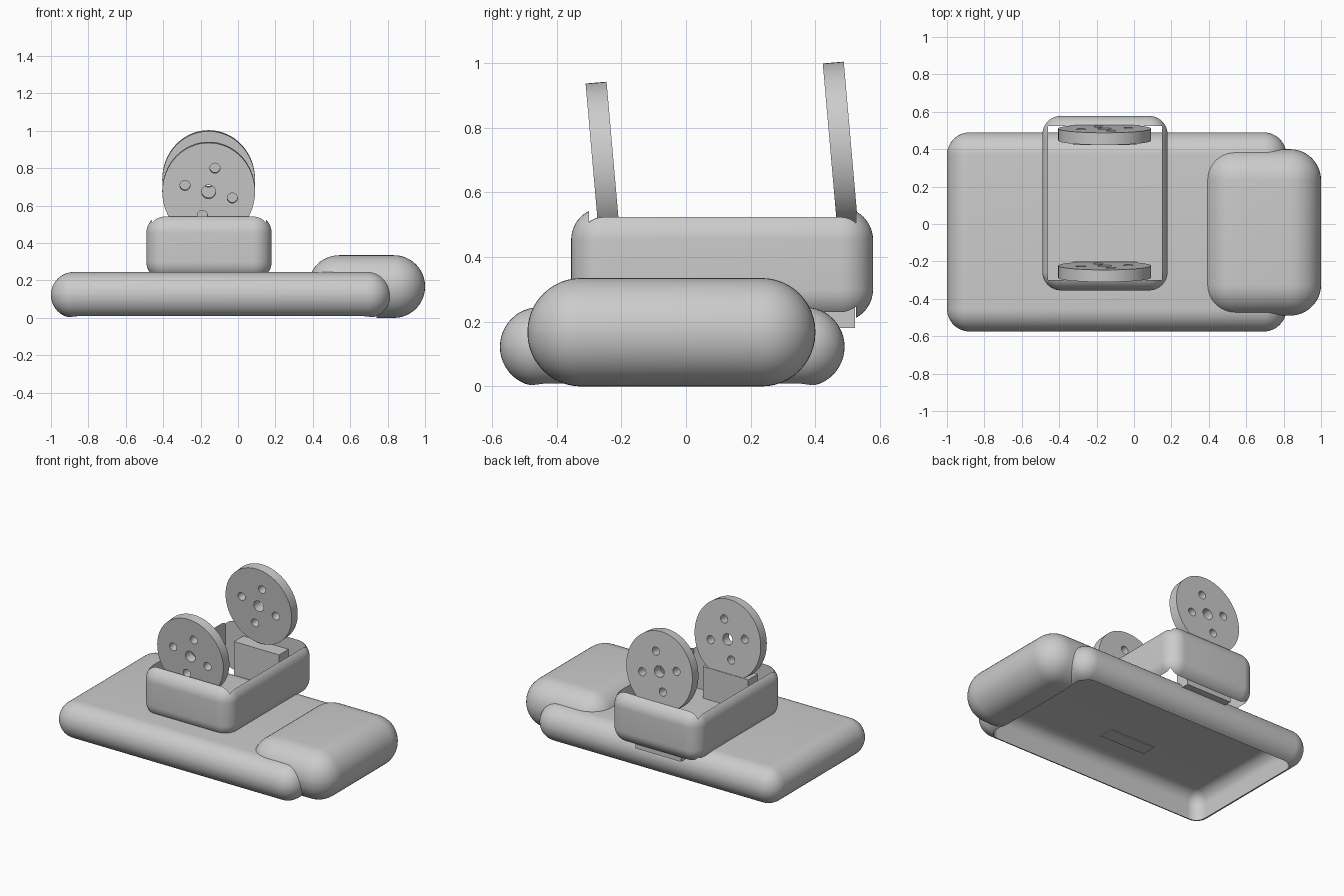
import bpy, bmesh, math
from mathutils import Matrix, Vector

old = bpy.data.objects.get("Cube")
if old:
    bpy.data.objects.remove(old, do_unlink=True)

grey = bpy.data.materials.new("light grey")
grey.use_nodes = True
grey.diffuse_color = (0.6, 0.6, 0.6, 1)
grey.node_tree.nodes["Principled BSDF"].inputs["Base Color"].default_value = (0.6, 0.6, 0.6, 1)


def finish(bm, name):
    """Turn a bmesh into a linked object with the shared material."""
    bmesh.ops.recalc_face_normals(bm, faces=bm.faces)
    mesh = bpy.data.meshes.new(name)
    bm.to_mesh(mesh)
    bm.free()
    mesh.materials.append(grey)
    obj = bpy.data.objects.new(name, mesh)
    bpy.context.collection.objects.link(obj)
    return obj


def box(name, low, high, radius=0):
    """Box between two corners, optionally rounded."""
    low, high = Vector(low), Vector(high)
    bm = bmesh.new()
    bmesh.ops.create_cube(bm, size=1)
    bmesh.ops.scale(bm, vec=high - low, verts=bm.verts)
    bmesh.ops.translate(bm, vec=(low + high) / 2, verts=bm.verts)
    if radius:
        bmesh.ops.bevel(bm, geom=bm.edges[:], offset=radius, segments=12,
                        profile=0.5, affect='EDGES', clamp_overlap=True)
    return finish(bm, name)


def cylinder(bm, radius, depth, x=0, z=0, stretch=1, sides=64):
    """Add a cylinder lying along y."""
    place = (Matrix.Translation((x, 0, z)) @ Matrix.Diagonal((1, 1, stretch, 1))
             @ Matrix.Rotation(math.pi / 2, 4, 'X'))
    bmesh.ops.create_cone(bm, cap_ends=True, segments=sides, radius1=radius,
                          radius2=radius, depth=depth, matrix=place)


def select_only(obj):
    bpy.ops.object.select_all(action='DESELECT')
    obj.select_set(True)
    bpy.context.view_layer.objects.active = obj


def cut(obj, cutter):
    """Subtract the cutter and throw it away."""
    mod = obj.modifiers.new("cut", 'BOOLEAN')
    mod.operation = 'DIFFERENCE'
    mod.solver = 'EXACT'
    mod.object = cutter
    select_only(obj)
    bpy.ops.object.modifier_apply(modifier=mod.name)
    bpy.data.objects.remove(cutter, do_unlink=True)


def smooth(obj):
    select_only(obj)
    bpy.ops.object.shade_smooth_by_angle(angle=math.radians(30))


# Main slab and fully rounded grip, sharing one cavity open underneath
slab = box("body_slab", (-1, -0.575, 0), (0.815, 0.49, 0.245), 0.122)
grip = box("grip", (0.375, -0.49, 0), (1, 0.4, 0.335), 0.166)
for part in (slab, grip):
    cut(part, box("cavity_cutter", (-0.925, -0.5, -0.2), (0.74, 0.415, 0.185), 0.08))
    smooth(part)

# Rounded housing, cut straight through to leave a frame
housing = box("housing", (-0.49, -0.355, 0.2), (0.18, 0.578, 0.553), 0.1)
cut(housing, box("housing_cutter", (-0.46, -0.30, 0), (0.151, 0.525, 1)))
smooth(housing)

# Leaning discs with five holes, and the blocks beneath them
CENTRE_X = -0.157
for side, y, z, block_y in (("front", -0.255, 0.677, -0.30), ("back", 0.478, 0.739, 0.423)):
    bm = bmesh.new()
    cylinder(bm, 0.248, 0.065, stretch=1.06)
    disc = finish(bm, side + "_disc")

    bm = bmesh.new()
    cylinder(bm, 0.037, 0.2, sides=32)
    for i in range(4):
        a = math.radians(15 + 90 * i)
        cylinder(bm, 0.027, 0.2, 0.131 * math.sin(a), 0.131 * math.cos(a), sides=24)
    cut(disc, finish(bm, side + "_hole_cutter"))
    disc.data.transform(Matrix.Translation((CENTRE_X, y, z))
                        @ Matrix.Rotation(math.radians(5), 4, 'X'))
    smooth(disc)

    box(side + "_block", (CENTRE_X - 0.17, block_y, 0.18),
        (CENTRE_X + 0.17, block_y + 0.1, 0.46))
